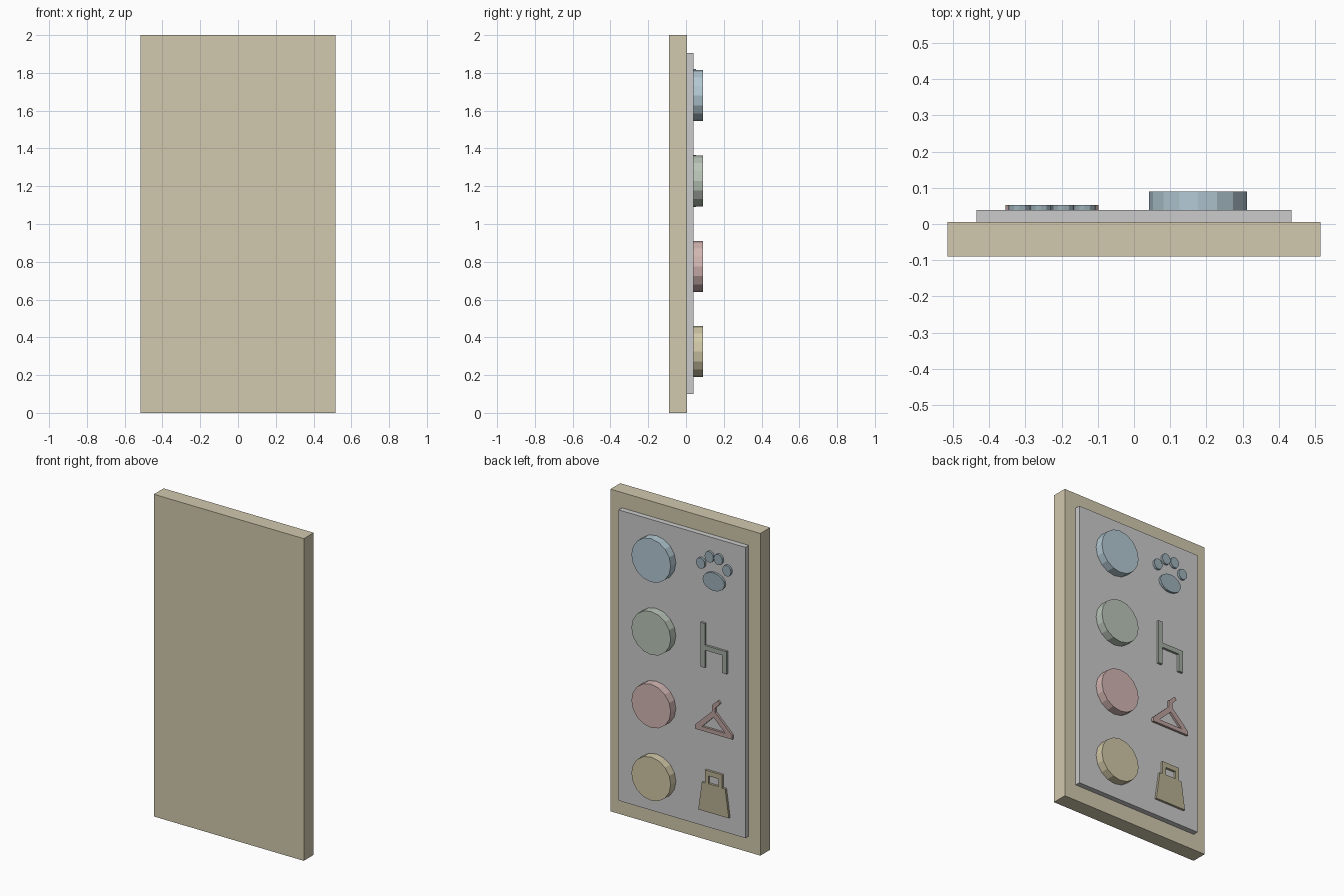
import bpy, bmesh
from math import sin, cos, pi

if "Cube" in bpy.data.objects:
    bpy.data.objects.remove(bpy.data.objects["Cube"])

BOARD_BACK, BOARD_FRONT = -0.09, 0.006
PANEL_FRONT, ICON_FRONT, DISC_FRONT = 0.039, 0.053, 0.09
ICON_X = -0.226


def material(name, rgb):
    m = bpy.data.materials.new(name)
    m.diffuse_color = (*rgb, 1)
    m.use_nodes = True
    m.node_tree.nodes["Principled BSDF"].inputs["Base Color"].default_value = m.diffuse_color
    return m


def ellipse(cx, cz, a, b, n=16):
    return [(cx + a * cos(2 * pi * i / n), cz + b * sin(2 * pi * i / n)) for i in range(n)]


def rect(x0, x1, z0, z1):
    return [(x0, z0), (x1, z0), (x1, z1), (x0, z1)]


def plate(name, loops, y0, y1, mat=None):
    """Flat shape from closed x-z outlines (inner outlines are holes), extruded in y."""
    bm = bmesh.new()
    edges = []
    for loop in loops:
        vs = [bm.verts.new((x, y0, z)) for x, z in loop]
        edges += [bm.edges.new((vs[i - 1], vs[i])) for i in range(len(vs))]
    if len(loops) == 1:
        bm.faces.new(vs)
    else:
        bmesh.ops.triangle_fill(bm, edges=edges, use_beauty=True)
    ext = bmesh.ops.extrude_face_region(bm, geom=bm.faces[:])
    moved = [g for g in ext["geom"] if isinstance(g, bmesh.types.BMVert)]
    bmesh.ops.translate(bm, verts=moved, vec=(0, y1 - y0, 0))
    bmesh.ops.recalc_face_normals(bm, faces=bm.faces[:])
    me = bpy.data.meshes.new(name)
    bm.to_mesh(me)
    bm.free()
    ob = bpy.data.objects.new(name, me)
    bpy.context.collection.objects.link(ob)
    if mat:
        me.materials.append(mat)
    return ob


def icon(name, loops, mat):
    """Raised sign; outlines are given with x relative to the icon column."""
    shifted = [[(x + ICON_X, z) for x, z in loop] for loop in loops]
    return plate(name, shifted, PANEL_FRONT, ICON_FRONT, mat)


# backing board and grey panel
plate("board", [rect(-0.515, 0.515, 0, 2)], BOARD_BACK, BOARD_FRONT,
      material("board_tan", (0.64, 0.58, 0.42)))
plate("panel", [rect(-0.435, 0.435, 0.1, 1.905)], BOARD_FRONT, PANEL_FRONT)

# coloured discs, top to bottom, with a darker shade for each icon
colors = {"blue": (0.45, 0.58, 0.65), "green": (0.49, 0.56, 0.48),
          "red": (0.65, 0.47, 0.45), "yellow": (0.64, 0.58, 0.39)}
dark = {}
for i, (c, rgb) in enumerate(colors.items()):
    plate(c + "_disc", [ellipse(0.177, 1.68 - 0.452 * i, 0.135, 0.135)],
          PANEL_FRONT, DISC_FRONT, material(c, rgb))
    dark[c] = material(c + "_dark", [v * 0.75 for v in rgb])

# paw sign
icon("paw_pad", [ellipse(0, 1.64, 0.075, 0.056)], dark["blue"])
for side, s in (("left", 1), ("right", -1)):
    icon("paw_outer_toe_" + side, [ellipse(s * 0.09, 1.732, 0.03, 0.034, 12)], dark["blue"])
    icon("paw_inner_toe_" + side, [ellipse(s * 0.031, 1.786, 0.03, 0.034, 12)], dark["blue"])

# chair sign
icon("chair_sign", [[(0.09, 1.365), (0.09, 1.09), (0.06, 1.09), (0.06, 1.2),
                     (-0.06, 1.2), (-0.06, 1.09), (-0.09, 1.09), (-0.09, 1.23),
                     (0.06, 1.23), (0.06, 1.365)]], dark["green"])

# hanger sign: triangle frame with hook
icon("hanger_sign", [
    [(0.128, 0.695), (0.128, 0.72), (0.012, 0.832), (0.012, 0.862), (-0.038, 0.89),
     (-0.038, 0.915), (0.012, 0.888), (0.012, 0.862)][:3]
    + [(0.012, 0.872), (-0.03, 0.91), (-0.044, 0.893), (-0.012, 0.86),
       (-0.012, 0.832), (-0.128, 0.72), (-0.128, 0.695)],
    [(0.08, 0.721), (0, 0.8), (-0.08, 0.721)]], dark["red"])

# bag sign with handle opening
icon("bag_sign", [
    [(0.105, 0.2), (0.08, 0.375), (0.06, 0.375), (0.06, 0.457), (-0.06, 0.457),
     (-0.06, 0.375), (-0.08, 0.375), (-0.105, 0.2)],
    rect(-0.036, 0.036, 0.378, 0.426)], dark["yellow"])
